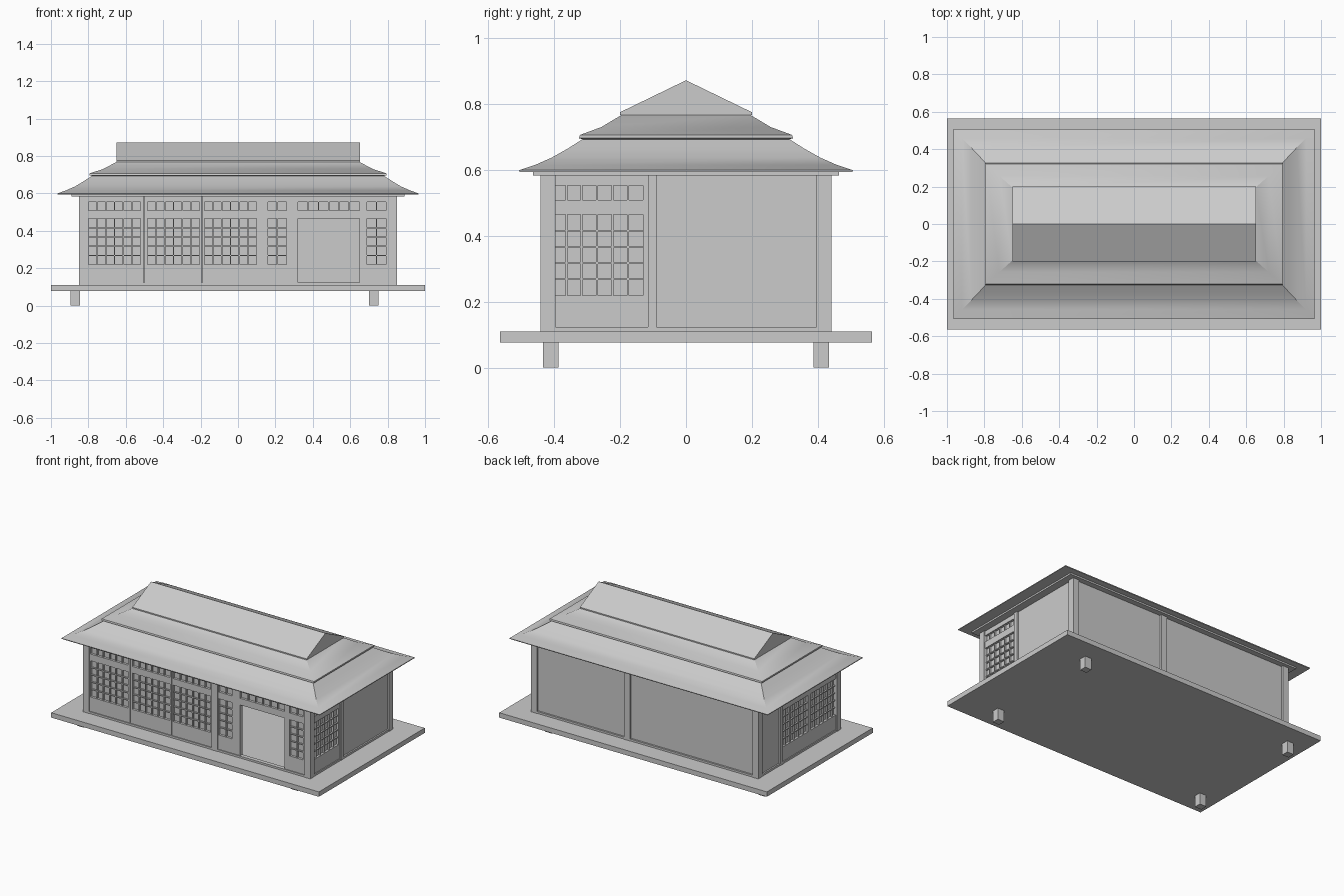
import bpy, bmesh

if "Cube" in bpy.data.objects:
    bpy.data.objects.remove(bpy.data.objects["Cube"])

HX, HY = 0.85, 0.442      # outer wall planes
Z0, Z1 = 0.11, 0.59       # wall bottom and top


def finish(name, bm, smooth=False):
    bmesh.ops.recalc_face_normals(bm, faces=bm.faces)
    me = bpy.data.meshes.new(name)
    bm.to_mesh(me)
    bm.free()
    ob = bpy.data.objects.new(name, me)
    bpy.context.collection.objects.link(ob)
    if smooth:
        bpy.ops.object.select_all(action='DESELECT')
        ob.select_set(True)
        bpy.context.view_layer.objects.active = ob
        bpy.ops.object.shade_smooth_by_angle()
    return ob


def boxes(name, items):
    """One object from boxes given as (x0, x1, y0, y1, z0, z1)."""
    bm = bmesh.new()
    for x0, x1, y0, y1, z0, z1 in items:
        geo = bmesh.ops.create_cube(bm, size=1)
        for v in geo['verts']:
            v.co.x = (x0 + x1) / 2 + v.co.x * (x1 - x0)
            v.co.y = (y0 + y1) / 2 + v.co.y * (y1 - y0)
            v.co.z = (z0 + z1) / 2 + v.co.z * (z1 - z0)
    return finish(name, bm)


def on_wall(side, u0, u1, z0, z1, d0, d1):
    """Box on a wall: u runs along the wall, d is depth inward."""
    if side == 'front':
        return (u0, u1, -HY + d0, -HY + d1, z0, z1)
    if side == 'back':
        return (u0, u1, HY - d1, HY - d0, z0, z1)
    if side == 'left':
        return (-HX + d0, -HX + d1, u0, u1, z0, z1)
    return (HX - d1, HX - d0, u0, u1, z0, z1)


def lattice(side, a, b, cols, z0, z1, rows):
    t = 0.003
    out = []
    for i in range(1, cols):
        u = a + (b - a) * i / cols
        out.append(on_wall(side, u - t, u + t, z0, z1, 0.012, 0.024))
    for j in range(1, rows):
        z = z0 + (z1 - z0) * j / rows
        out.append(on_wall(side, a, b, z - t, z + t, 0.013, 0.024))
    return out


def rings(name, levels, smooth=True):
    """Hipped roof tier from rectangular rings (half x, half y, z)."""
    bm = bmesh.new()
    loops = [[bm.verts.new((sx * hx, sy * hy, z))
              for sx, sy in ((-1, -1), (1, -1), (1, 1), (-1, 1))]
             for hx, hy, z in levels]
    for lo, hi in zip(loops, loops[1:]):
        for i in range(4):
            j = (i + 1) % 4
            bm.faces.new((lo[i], lo[j], hi[j], hi[i]))
    bm.faces.new(loops[0])
    bm.faces.new(loops[-1])
    return finish(name, bm, smooth)


# Deck and feet
boxes("deck", [(-1, 1, -0.565, 0.565, 0.077, 0.11)])
boxes("feet", [(x, x + 0.05, y - 0.024, y + 0.024, 0, 0.078)
               for x in (-0.895, 0.70) for y in (-0.411, 0.411)])

# Posts at the corners and between the main bays
P = 0.045
posts = [(x, x + P, y, y + P, Z0, Z1)
         for x in (-HX, HX - P) for y in (-HY, HY - P)]
posts += [on_wall(s, 0.11, 0.155, Z0, Z1, 0, 0.045) for s in ('front', 'back')]
posts += [on_wall('right', -0.115, -0.09, Z0, Z1, 0, 0.04),
          on_wall('left', 0.18, 0.205, Z0, Z1, 0, 0.04)]
boxes("posts", posts)

# Plaster and paper backing, leaving the doorway open
D = (0.024, 0.034)
boxes("wall_panels", [
    on_wall('front', -0.83, 0.32, Z0, Z1, *D),
    on_wall('front', 0.65, 0.83, Z0, Z1, *D),
    on_wall('front', 0.32, 0.65, 0.465, Z1, *D),
    on_wall('back', -0.83, 0.83, Z0, Z1, 0.014, 0.03),
    on_wall('left', -0.42, 0.19, Z0, Z1, *D),
    on_wall('left', 0.19, 0.42, Z0, Z1, 0.012, 0.034),
    on_wall('right', -0.42, -0.10, Z0, Z1, *D),
    on_wall('right', -0.10, 0.42, Z0, Z1, 0.012, 0.034)])

# Screens: (side, start, end, columns, has lower screen)
bays = [('front', -0.80, -0.52, 6, True), ('front', -0.485, -0.205, 6, True),
        ('front', -0.18, 0.10, 6, True), ('front', 0.16, 0.26, 2, True),
        ('front', 0.32, 0.65, 6, False), ('front', 0.69, 0.79, 2, True),
        ('right', -0.41, -0.13, 6, True), ('left', -0.41, -0.13, 6, True),
        ('left', -0.10, 0.18, 6, True)]
W0, W1, T0, T1 = 0.22, 0.465, 0.51, 0.553
bars, rails = [], []
for side, a, b, cols, lower in bays:
    bars += lattice(side, a, b, cols, T0, T1, 1)
    rails += [on_wall(side, a, b, T1, Z1, 0.008, 0.024),
              on_wall(side, a, b, W1, T0, 0.008, 0.024)]
    if lower:
        bars += lattice(side, a, b, cols, W0, W1, 5)
        rails.append(on_wall(side, a, b, Z0, W0, 0.008, 0.024))
boxes("screen_lattice", bars)
boxes("screen_rails", rails)

# Upright stiles between the screens
stiles = [('front', -0.81, -0.80), ('front', -0.52, -0.505), ('front', -0.50, -0.485),
          ('front', -0.205, -0.194), ('front', -0.191, -0.18), ('front', 0.10, 0.16),
          ('front', 0.26, 0.32), ('front', 0.65, 0.69), ('front', 0.79, 0.81)]
for s in ('left', 'right'):
    stiles += [(s, -0.43, -0.41), (s, -0.13, -0.115)]
stiles.append(('left', -0.115, -0.10))
boxes("screen_stiles", [on_wall(s, a, b, Z0, Z1, 0.008, 0.026) for s, a, b in stiles])

# Sill and head rails round the walls
sill = []
for s, h in (('front', HX), ('back', HX), ('left', HY), ('right', HY)):
    sill.append(on_wall(s, -h + 0.002, h - 0.002, Z0, 0.123, 0.002, 0.03))
boxes("sill", sill)
boxes("top_beam", [(-0.89, 0.89, -0.465, 0.465, 0.584, 0.602)])

# Roof tiers and gable
rings("lower_roof", [(0.965, 0.505, 0.595), (0.965, 0.507, 0.600), (0.92, 0.458, 0.616),
                     (0.87, 0.408, 0.638), (0.825, 0.36, 0.665), (0.775, 0.308, 0.698)])
rings("upper_roof", [(0.775, 0.308, 0.692), (0.793, 0.325, 0.697), (0.793, 0.322, 0.707),
                     (0.72, 0.257, 0.731), (0.65, 0.195, 0.768)])

bm = bmesh.new()
profile = [(-0.20, 0.768), (0.20, 0.768), (0.20, 0.776), (0, 0.873), (-0.20, 0.776)]
end = bm.faces.new([bm.verts.new((-0.65, y, z)) for y, z in profile])
geo = bmesh.ops.extrude_face_region(bm, geom=[end])
for v in geo['geom']:
    if isinstance(v, bmesh.types.BMVert):
        v.co.x += 1.303
if not end.is_valid or len(bm.faces) < 7:
    bm.faces.new(bm.verts[:5])
finish("gable_roof", bm)
